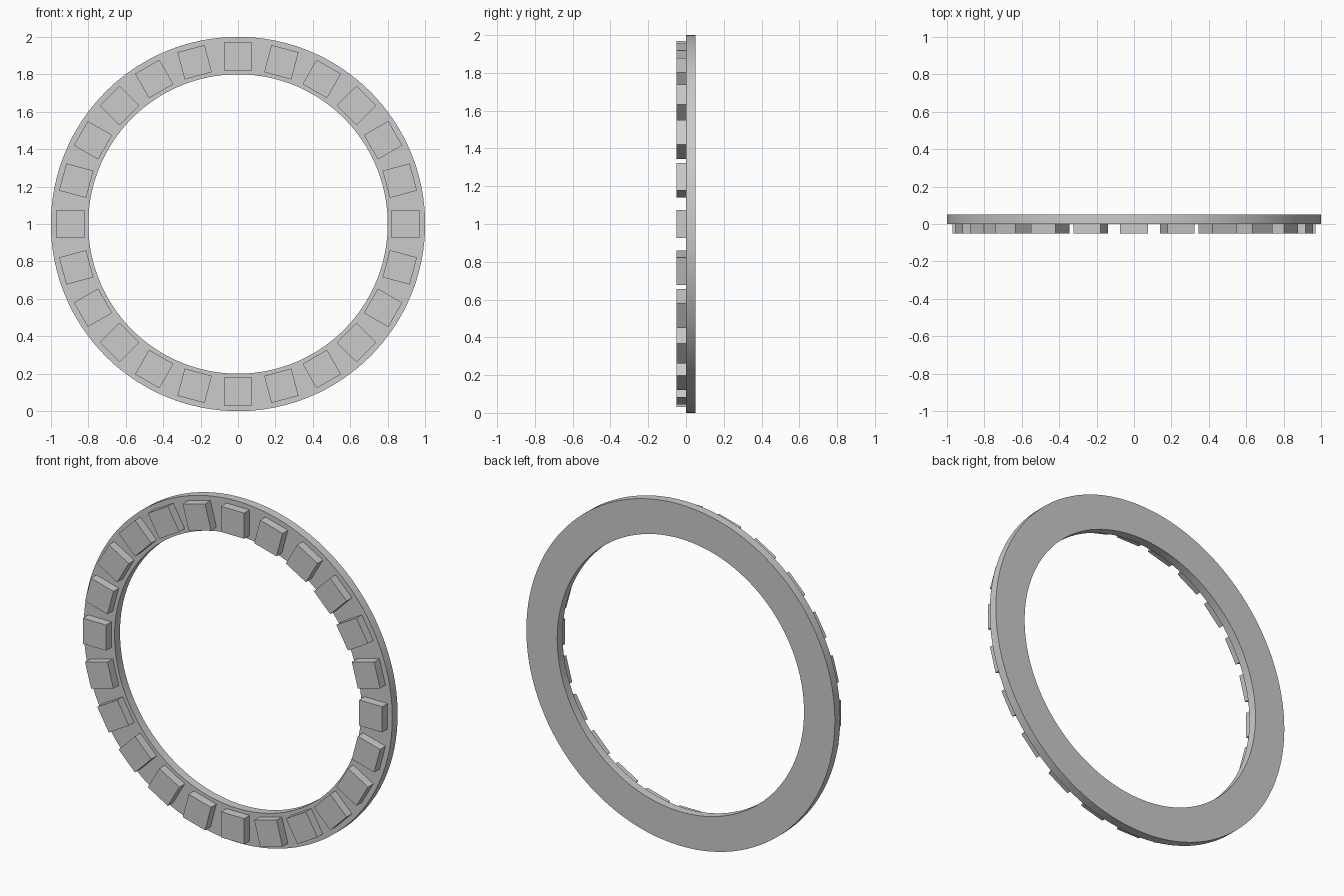
import bpy, bmesh, math
from mathutils import Matrix

cube = bpy.data.objects.get("Cube")
if cube:
    bpy.data.objects.remove(cube, do_unlink=True)

OUTER, INNER, THICK = 1.0, 0.8, 0.05
BLOCK, BLOCK_RADIUS, COUNT = 0.15, 0.895, 24
SEGMENTS = 128

grey = bpy.data.materials.new("plain_grey")
grey.use_nodes = True
colour = (0.6, 0.6, 0.6, 1)
grey.diffuse_color = colour
grey.node_tree.nodes["Principled BSDF"].inputs["Base Color"].default_value = colour


def add_object(name, bm):
    bmesh.ops.recalc_face_normals(bm, faces=bm.faces)
    mesh = bpy.data.meshes.new(name)
    bm.to_mesh(mesh)
    bm.free()
    mesh.materials.append(grey)
    obj = bpy.data.objects.new(name, mesh)
    bpy.context.collection.objects.link(obj)
    return obj


# Flat ring: a rectangular section spun around the y axis
bm = bmesh.new()
section = [bm.verts.new((r, y, 1)) for r, y in
           ((INNER, 0), (OUTER, 0), (OUTER, THICK), (INNER, THICK))]
edges = [bm.edges.new((section[i], section[(i + 1) % 4])) for i in range(4)]
bmesh.ops.spin(bm, geom=section + edges, cent=(0, 0, 1), axis=(0, 1, 0),
               angle=math.tau, steps=SEGMENTS, use_merge=True)
bmesh.ops.remove_doubles(bm, verts=bm.verts, dist=0.0001)
ring = add_object("ring", bm)
bpy.context.view_layer.objects.active = ring
ring.select_set(True)
bpy.ops.object.shade_smooth_by_angle(angle=math.radians(30))

# Square blocks standing on the front of the ring
for i in range(COUNT):
    bm = bmesh.new()
    place = (Matrix.Translation((0, -THICK / 2, 1))
             @ Matrix.Rotation(math.tau * i / COUNT, 4, 'Y')
             @ Matrix.Translation((0, 0, BLOCK_RADIUS))
             @ Matrix.Diagonal((BLOCK, THICK, BLOCK, 1)))
    bmesh.ops.create_cube(bm, size=1, matrix=place)
    add_object(f"block_{i + 1}", bm)
